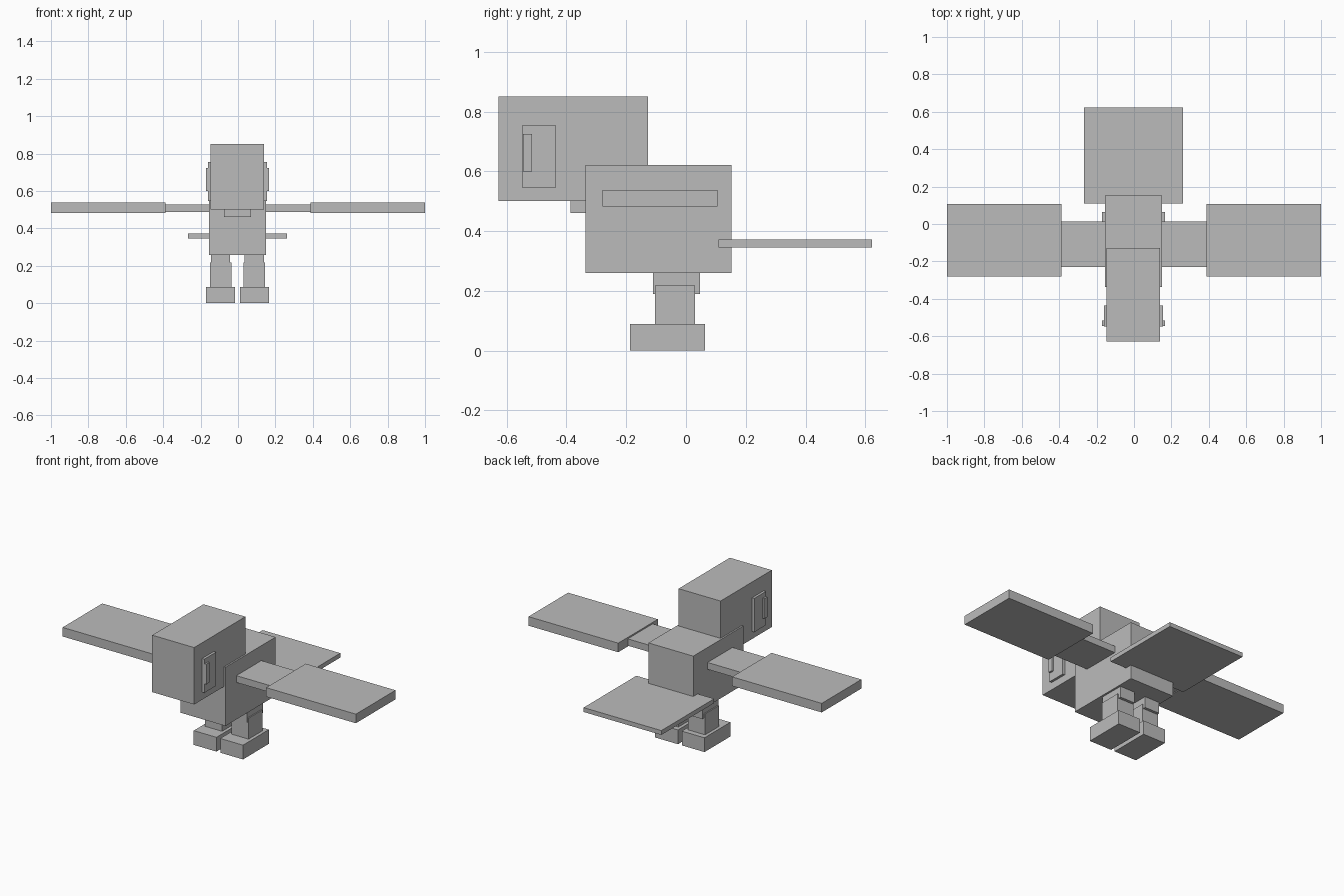
import bpy

if "Cube" in bpy.data.objects:
    bpy.data.objects.remove(bpy.data.objects["Cube"])

grey = bpy.data.materials.new("plain grey")
grey.diffuse_color = (0.5, 0.5, 0.5, 1)
grey.use_nodes = True
grey.node_tree.nodes["Principled BSDF"].inputs["Base Color"].default_value = grey.diffuse_color
CX = -0.003  # the body sits a hair left of the wing span's centre


def box(name, x, y, z):
    """Axis-aligned box from (low, high) ranges."""
    bpy.ops.mesh.primitive_cube_add(size=1, location=[sum(r) / 2 for r in (x, y, z)])
    ob = bpy.context.object
    ob.name = name
    ob.data.name = name
    ob.scale = [r[1] - r[0] for r in (x, y, z)]
    bpy.ops.object.transform_apply(location=False, rotation=False, scale=True)
    ob.data.materials.append(grey)
    return ob


def centred(name, half, y, z):
    return box(name, (CX - half, CX + half), y, z)


def pair(name, x, y, z, cx=CX):
    """Matching left and right boxes."""
    box("right_" + name, (cx + x[0], cx + x[1]), y, z)
    box("left_" + name, (cx - x[1], cx - x[0]), y, z)


# Head, beak, body and tail
centred("head", 0.143, (-0.627, -0.128), (0.50, 0.851))
centred("beak", 0.073, (-0.386, -0.30), (0.46, 0.52))
centred("body", 0.153, (-0.336, 0.152), (0.259, 0.621))
centred("tail", 0.265, (0.109, 0.623), (0.345, 0.372))

# Eyes
pair("eye", (0.13, 0.158), (-0.549, -0.435), (0.546, 0.754))
pair("pupil", (0.14, 0.169), (-0.546, -0.516), (0.60, 0.724))

# Wings
pair("inner_wing", (0.14, 0.39), (-0.23, 0.013), (0.487, 0.529), 0)
pair("outer_wing", (0.388, 1.0), (-0.28, 0.106), (0.482, 0.538), 0)

# Legs and feet
pair("thigh", (0.039, 0.141), (-0.11, 0.047), (0.19, 0.27))
pair("shin", (0.033, 0.148), (-0.104, 0.03), (0.08, 0.217))
pair("foot", (0.013, 0.168), (-0.187, 0.064), (0.0, 0.088))
